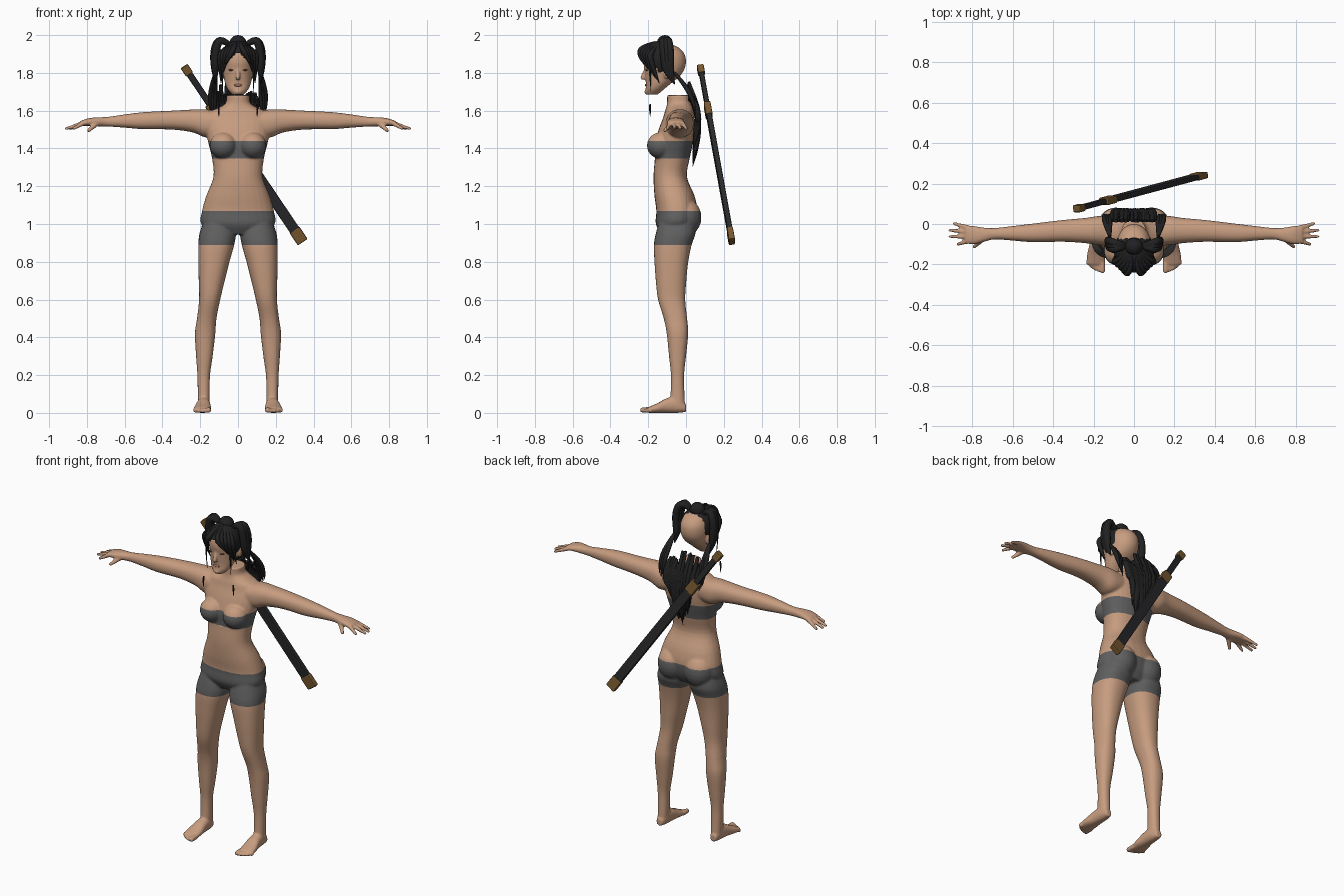
import bpy, bmesh, math, random
from mathutils import Vector, Matrix

random.seed(4)
if "Cube" in bpy.data.objects:
    bpy.data.objects.remove(bpy.data.objects["Cube"])


def material(name, r, g, b):
    m = bpy.data.materials.new(name)
    m.use_nodes = True
    m.diffuse_color = (r, g, b, 1)
    bsdf = m.node_tree.nodes["Principled BSDF"]
    bsdf.inputs["Base Color"].default_value = (r, g, b, 1)
    bsdf.inputs["Roughness"].default_value = 0.8
    return m


SKIN = material("skin", 0.57, 0.335, 0.215)
CLOTH = material("grey_cloth", 0.115, 0.115, 0.115)
HAIR = material("black_hair", 0.015, 0.015, 0.016)
SHEATH = material("dark_sheath", 0.022, 0.022, 0.024)
BRONZE = material("bronze", 0.19, 0.1, 0.03)
LIP = material("lip", 0.42, 0.2, 0.14)
EYE = material("eye_brown", 0.16, 0.08, 0.05)


def add_object(name, mesh, *mats):
    ob = bpy.data.objects.new(name, mesh)
    bpy.context.collection.objects.link(ob)
    for m in mats:
        mesh.materials.append(m)
    return ob


def bake(ob):
    """Replace an object by the plain mesh its modifiers or curve produce."""
    dg = bpy.context.evaluated_depsgraph_get()
    mesh = bpy.data.meshes.new_from_object(ob.evaluated_get(dg))
    name = ob.name
    bpy.data.objects.remove(ob)
    new = bpy.data.objects.new(name, mesh)
    bpy.context.collection.objects.link(new)
    for p in mesh.polygons:
        p.use_smooth = True
    return new


def spline(keys, steps=4):
    """Catmull-Rom samples through the key sections."""
    out = []
    for i in range(len(keys) - 1):
        p = [keys[max(0, min(len(keys) - 1, i + k))] for k in (-1, 0, 1, 2)]
        for j in range(steps):
            t = j / steps
            out.append([0.5 * (2 * b + (c - a) * t + (2 * a - 5 * b + 4 * c - d) * t * t
                               + (3 * b - a - 3 * c + d) * t ** 3) for a, b, c, d in zip(*p)])
    return out + [list(keys[-1])]


def loft(bm, axis, keys, side=1, n=28, power=0.88):
    """Skin rounded sections (position, a0, a1, b0, b1) along an axis."""
    rings = []
    for t, a0, a1, b0, b1 in spline(keys):
        ring = []
        for k in range(n):
            c, s = math.cos(2 * math.pi * k / n), math.sin(2 * math.pi * k / n)
            a = (a0 + a1) / 2 + (a1 - a0) / 2 * math.copysign(abs(c) ** power, c)
            b = (b0 + b1) / 2 + (b1 - b0) / 2 * math.copysign(abs(s) ** power, s)
            co = [a, b]
            co.insert(axis, t)
            ring.append(bm.verts.new((co[0] * side, co[1], co[2])))
        rings.append(ring)
    for r, q in zip(rings, rings[1:]):
        for k in range(n):
            bm.faces.new((r[k], r[(k + 1) % n], q[(k + 1) % n], q[k]))
    bm.faces.new(rings[0])
    bm.faces.new(rings[-1])


def ball(bm, centre, radii, seg=20):
    m = Matrix.Translation(centre) @ Matrix.Diagonal((*radii, 1))
    bmesh.ops.create_uvsphere(bm, u_segments=seg, v_segments=seg // 2 + 2, radius=1, matrix=m)


def digit(bm, side, p, q, r0, r1):
    p, q = Vector(p), Vector(q)
    for i in range(12):
        c, r = p.lerp(q, i / 11), r0 + (r1 - r0) * i / 11
        ball(bm, (c.x * side, c.y, c.z), (r, r, r), 10)


def fuse(name, bm, voxel):
    """Melt overlapping volumes into one smooth skin."""
    bmesh.ops.recalc_face_normals(bm, faces=bm.faces)
    mesh = bpy.data.meshes.new(name)
    bm.to_mesh(mesh)
    bm.free()
    ob = add_object(name, mesh, SKIN)
    rm = ob.modifiers.new("fuse", 'REMESH')
    rm.mode, rm.voxel_size = 'VOXEL', voxel
    sm = ob.modifiers.new("smooth", 'SMOOTH')
    sm.factor, sm.iterations = 0.5, 5
    return bake(ob)


# Body: torso, then both sides of the limbs
bm = bmesh.new()
torso = [(.945, .12, -.13, .02), (1.0, .195, -.16, .05), (1.07, .19, -.157, .06),
         (1.15, .168, -.167, .045), (1.25, .13, -.172, .005), (1.35, .138, -.165, .02),
         (1.42, .155, -.165, .035), (1.5, .172, -.145, .045), (1.56, .17, -.122, .045),
         (1.595, .15, -.112, .04), (1.615, .105, -.105, .035), (1.64, .066, -.1, .025),
         (1.682, .06, -.1, .02)]
loft(bm, 2, [(z, -w, w, f, b) for z, w, f, b in torso])
arm = [(.1, -.11, .035, 1.47, 1.595), (.17, -.105, .04, 1.458, 1.607), (.24, -.095, .03, 1.485, 1.606),
       (.35, -.088, .02, 1.5, 1.6), (.5, -.09, .002, 1.502, 1.592), (.6, -.082, -.01, 1.51, 1.58),
       (.69, -.076, -.02, 1.516, 1.567), (.74, -.088, -.018, 1.517, 1.565),
       (.79, -.1, -.01, 1.52, 1.56), (.835, -.098, -.006, 1.518, 1.545)]
leg = [(1.02, .03, .18, -.14, .04), (.95, .012, .204, -.16, .05), (.89, .02, .21, -.17, .03),
       (.8, .045, .21, -.167, .012), (.7, .07, .208, -.16, .002), (.6, .094, .206, -.148, -.004),
       (.5, .114, .217, -.118, .006), (.42, .12, .228, -.102, .012), (.3, .134, .222, -.09, 0),
       (.2, .148, .215, -.08, -.01), (.1, .15, .213, -.082, -.008), (.02, .152, .212, -.09, -.004)]
foot = [(0, .163, .203, .005, .045), (-.04, .15, .213, 0, .085), (-.1, .146, .22, 0, .078),
        (-.15, .142, .232, 0, .052), (-.2, .144, .236, 0, .03)]
for s in (1, -1):
    loft(bm, 0, arm, s)
    loft(bm, 2, leg, s)
    loft(bm, 1, foot, s)
    ball(bm, (s * .078, -.135, 1.415), (.072, .072, .07))
    ball(bm, (s * .09, -.005, 1.035), (.088, .087, .1))
    # Four fingers and a thumb
    for y, tip_x, tip_y in ((-.085, .872, -.1), (-.063, .91, -.062), (-.04, .91, -.03), (-.018, .89, .002)):
        digit(bm, s, (.82, y, 1.533), (tip_x, tip_y, 1.505), .013, .009)
    digit(bm, s, (.745, -.07, 1.535), (.79, -.112, 1.495), .016, .01)
    # Toes, big to small
    for i in range(5):
        x = .156 + .018 * i
        r = .015 if i == 0 else .011
        digit(bm, s, (x, -.19, .016), (x, -.23 + .003 * i * i * .8, r), r, r)
body = fuse("body", bm, .006)

# Cut the clothing borders and colour the bands between them
bands = ((.89, 1.07), (1.347, 1.44))
bm = bmesh.new()
bm.from_mesh(body.data)
for z in (z for band in bands for z in band):
    bmesh.ops.bisect_plane(bm, geom=bm.verts[:] + bm.edges[:] + bm.faces[:],
                           plane_co=(0, 0, z), plane_no=(0, 0, 1))
for f in bm.faces:
    z = f.calc_center_median().z
    f.material_index = int(any(lo < z < hi for lo, hi in bands))
bm.to_mesh(body.data)
bm.free()
body.data.materials.append(CLOTH)

# Head with nose, ears and chin
bm = bmesh.new()
head = [(1.685, .03, -.21, -.15), (1.71, .053, -.214, -.12), (1.74, .067, -.212, -.085),
        (1.78, .076, -.216, -.035), (1.82, .083, -.22, -.008), (1.86, .086, -.226, 0),
        (1.9, .08, -.218, -.008), (1.935, .06, -.19, -.04), (1.955, .025, -.14, -.09)]
loft(bm, 2, [(z, -w, w, f, b) for z, w, f, b in head], power=.95)
digit(bm, 1, (0, -.214, 1.82), (0, -.228, 1.775), .008, .013)
ball(bm, (0, -.205, 1.7), (.022, .015, .014))
for s in (1, -1):
    ball(bm, (s * .082, -.1, 1.8), (.012, .02, .032))
fuse("head", bm, .005)


def pebble(name, centre, radii, mat):
    bm = bmesh.new()
    ball(bm, centre, radii)
    mesh = bpy.data.meshes.new(name)
    bm.to_mesh(mesh)
    bm.free()
    for p in mesh.polygons:
        p.use_smooth = True
    return add_object(name, mesh, mat)


pebble("lips", (0, -.211, 1.735), (.022, .007, .007), LIP)
for s, label in ((1, "left"), (-1, "right")):
    pebble(label + "_eye", (s * .035, -.206, 1.815), (.015, .01, .005), EYE)

# Hair cap over the front of the skull, and the top bun
cap = pebble("hair_cap", (0, -.135, 1.865), (.1, .115, .105), HAIR)
bm = bmesh.new()
bm.from_mesh(cap.data)
bmesh.ops.subdivide_edges(bm, edges=bm.edges, cuts=1, use_grid_fill=True)
gone = []
for f in bm.faces:
    c = f.calc_center_median()
    line = 1.91 - .9 * abs(c.x) if c.y < -.15 else 1.8
    if c.y > -.07 or c.z < line:
        gone.append(f)
bmesh.ops.delete(bm, geom=gone, context='FACES')
bm.to_mesh(cap.data)
bm.free()
pebble("hair_bun", (0, -.112, 1.957), (.045, .042, .043), HAIR)


def locks(name, paths):
    """Tapered strands; each path is (radius, points)."""
    cu = bpy.data.curves.new(name, 'CURVE')
    cu.dimensions = '3D'
    cu.bevel_depth, cu.bevel_resolution = 1, 2
    cu.use_fill_caps = True
    for r, pts in paths:
        sp = cu.splines.new('NURBS')
        sp.points.add(len(pts) - 1)
        sp.order_u, sp.use_endpoint_u, sp.resolution_u = 3, True, 5
        for i, (pt, co) in enumerate(zip(sp.points, pts)):
            pt.co = (*co, 1)
            pt.radius = r * (.08 if i == len(pts) - 1 else .6 if i == 0 else 1)
    return bake(add_object(name, cu, HAIR))


fringe, tails, loose = [], [], []
for s in (1, -1):
    for i in range(5):
        fringe.append((.015, [(s * .01, -.16 + .01 * i, 1.96),
                              (s * (.02 + .02 * i), -.245 + .012 * i, 1.935 - .004 * i),
                              (s * (.045 + .012 * i), -.242 + .016 * i, 1.885 - .012 * i),
                              (s * (.07 + .005 * i), -.222 + .02 * i, 1.845 - .025 * i)]))
    fringe.append((.008, [(s * .07, -.2, 1.9), (s * .088, -.19, 1.82), (s * .08, -.185, 1.69)]))
    for k in (-1, 0, 1):
        tails.append((.021, [(s * .04, -.11, 1.945), (s * .095, -.11 + .015 * k, 1.99),
                             (s * (.125 + .006 * k), -.1 + .018 * k, 1.92),
                             (s * .122, -.095 + .012 * k, 1.8), (s * .12, -.06, 1.74)]))
        tails.append((.013, [(s * .12, -.06, 1.8), (s * (.13 + .012 * k), 0, 1.73),
                             (s * (.137 + .012 * k), .04, 1.65), (s * (.135 + .012 * k), .05, 1.57 + .02 * k)]))
    loose.append((.007, [(s * .1, -.19, 1.635), (s * .105, -.192, 1.605), (s * .1, -.188, 1.565)]))
locks("fringe", fringe)
locks("side_tails", tails)
locks("loose_strands", loose)
back = []
for i in range(22):
    x = -.11 + .01 * i
    end = 1.25 + 1.6 * abs(x) + random.uniform(0, .08)
    back.append((random.uniform(.011, .017),
                 [(x, .015, random.uniform(1.66, 1.76)), (x, .055, 1.64), (x * .9, .066, 1.55),
                  (x * .65, .062, end + .1), (x * .5, .035, end)]))
locks("back_hair", back)

# Sheathed sword slung diagonally behind the back
top, tip = Vector((-.285, .075, 1.835)), Vector((.342, .243, .905))
along = (tip - top).normalized()
flat = Vector((0, 1, 0))
flat = (flat - along * flat.dot(along)).normalized()
frame = Matrix((along.cross(flat), flat, along)).transposed().to_4x4()


def bar(name, t0, t1, width, thick, mat):
    size = ((tip - top).length * (t1 - t0))
    bm = bmesh.new()
    bmesh.ops.create_cube(bm, size=1, matrix=Matrix.Translation(top.lerp(tip, (t0 + t1) / 2))
                          @ frame @ Matrix.Diagonal((width, thick, size, 1)))
    bmesh.ops.bevel(bm, geom=bm.edges[:], offset=.006, segments=2, affect='EDGES', profile=.5)
    mesh = bpy.data.meshes.new(name)
    bm.to_mesh(mesh)
    bm.free()
    add_object(name, mesh, mat)


bar("sword_pommel", 0, .045, .044, .036, BRONZE)
bar("sword_grip", .04, .225, .034, .026, SHEATH)
bar("sword_guard", .215, .285, .058, .036, BRONZE)
bar("sword_sheath", .28, .94, .056, .028, SHEATH)
bar("sheath_tip", .93, 1, .062, .033, BRONZE)
